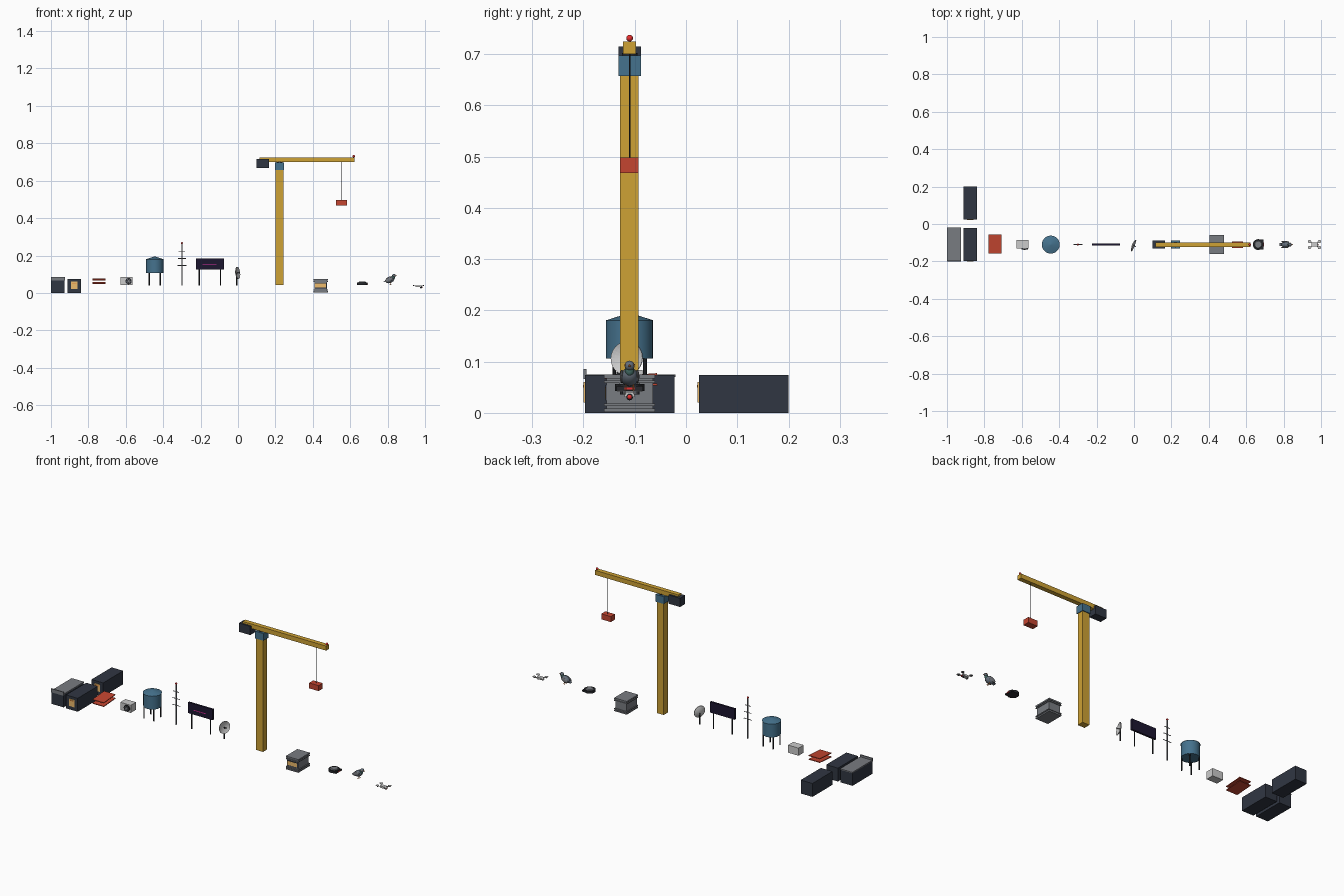
import bpy, math
from mathutils import Vector

if "Cube" in bpy.data.objects:
    bpy.data.objects.remove(bpy.data.objects["Cube"])

Y = -0.11  # common row line of the props


def mat(name, r, g, b):
    m = bpy.data.materials.new(name)
    m.diffuse_color = (r, g, b, 1)
    m.use_nodes = True
    m.node_tree.nodes["Principled BSDF"].inputs["Base Color"].default_value = m.diffuse_color
    return m


NAVY = mat("navy", .03, .037, .055)
GREY = mat("mid_grey", .19, .2, .22)
LIGHT = mat("light_grey", .55, .55, .55)
DARK = mat("dark", .02, .022, .026)
RED = mat("red", .55, .06, .03)
LAMP = mat("lamp_red", .8, .03, .03)
BLUE = mat("tank_blue", .06, .17, .27)
YELLOW = mat("crane_yellow", .62, .36, .035)
WARM = mat("warm_window", .85, .5, .15)
PANEL = mat("panel", .012, .008, .03)
PINK = mat("pink", .8, .03, .4)
FEATHER = mat("feather", .13, .16, .2)
GREEN = mat("neck_green", .06, .16, .14)
ORANGE = mat("orange", .8, .25, .05)


def finish(name, m, smooth=False):
    o = bpy.context.object
    o.name = name
    o.data.materials.append(m)
    if smooth:
        bpy.ops.object.shade_smooth_by_angle(angle=math.radians(40))
    return o


def box(name, x0, x1, y0, y1, z0, z1, m, rot=(0, 0, 0)):
    bpy.ops.mesh.primitive_cube_add(size=1, location=((x0+x1)/2, (y0+y1)/2, (z0+z1)/2), rotation=rot)
    o = finish(name, m)
    o.scale = (x1-x0, y1-y0, z1-z0)
    return o


def rod(name, a, b, r, m, r2=None, n=12):
    a, b = Vector(a), Vector(b)
    bpy.ops.mesh.primitive_cone_add(vertices=n, radius1=r, radius2=r if r2 is None else r2,
                                    depth=(b-a).length, location=(a+b)/2)
    bpy.context.object.rotation_euler = (b-a).to_track_quat('Z', 'Y').to_euler()
    return finish(name, m, n > 8)


def ball(name, c, s, m, rot=(0, 0, 0)):
    bpy.ops.mesh.primitive_uv_sphere_add(segments=16, ring_count=10, radius=1, location=c, rotation=rot)
    o = finish(name, m, True)
    o.scale = s if isinstance(s, tuple) else (s, s, s)
    return o


# shop building with grey roof and front parapet
box("shop_body", -1, -.927, -.195, -.022, 0, .07, NAVY)
box("shop_roof", -1, -.925, -.197, -.02, .07, .075, GREY)
box("shop_parapet", -1, -.925, -.2, -.194, .066, .086, GREY)

# two plain rooms with a lit front window
for label, y0, y1 in (("front", -.197, -.022), ("back", .025, .2)):
    box(label + "_room", -.911, -.84, y0, y1, 0, .074, NAVY)
    box(label + "_room_window", -.892, -.858, y0-.003, y0+.002, .02, .06, WARM)
    box(label + "_window_bar", -.887, -.863, y0-.004, y0, .05, .054, ORANGE)

# pair of sloped red awnings
for i, z in enumerate((.052, .072)):
    box(f"awning_{i}", -.777, -.708, -.158, -.056, z-.002, z+.002, RED, (math.radians(4), 0, 0))

# air conditioner
box("aircon_case", -.627, -.563, -.13, -.085, .042, .084, LIGHT)
rod("aircon_fan_ring", (-.585, -.136, .063), (-.585, -.129, .063), .017, DARK, n=20)
rod("aircon_fan_hub", (-.585, -.138, .063), (-.585, -.135, .063), .005, GREY)
for a in range(3):
    box(f"aircon_blade_{a}", -.599, -.571, -.1375, -.136, .0615, .0645, GREY, (0, a*math.pi/3, 0))

# water tank
TX = -.445
rod("tank_body", (TX, Y, .106), (TX, Y, .18), .046, BLUE, n=24)
rod("tank_roof", (TX, Y, .18), (TX, Y, .194), .048, BLUE, r2=.004, n=24)
for sx in (-1, 1):
    for sy in (-1, 1):
        x, y = TX+sx*.03, Y+sy*.03
        rod("tank_leg", (x, y, .04), (x, y, .108), .0035, DARK, n=8)

# antenna
rod("antenna_mast", (-.3, Y, .04), (-.3, Y, .262), .003, GREY, n=8)
for z, w in ((.147, .024), (.184, .021), (.222, .017)):
    rod("antenna_bar", (-.3-w, Y, z), (-.3+w, Y, z), .0018, GREY, n=8)
ball("antenna_lamp", (-.3, Y, .266), .0055, LAMP)

# billboard with plain glowing strips
box("billboard_panel", -.225, -.075, -.114, -.103, .126, .185, PANEL)
for x in (-.207, -.093):
    rod("billboard_post", (x, -.107, .04), (x, -.107, .13), .003, DARK, n=8)
box("billboard_glow", -.19, -.115, -.1155, -.114, .149, .153, PINK)

# satellite dish: a revolved shallow bowl
N = Vector((.93, -.35, .1)).normalized()
verts, faces, S = [], [], 24
for shell in (0, -.003):
    for k in range(1, 6):
        r = .033*k/5
        for s in range(S):
            a = s*2*math.pi/S
            verts.append((r*math.cos(a), r*math.sin(a), 8*r*r+shell))
for k in range(9):
    for s in range(S):
        t = (s+1) % S
        if k < 4:
            faces.append((k*S+s, (k+1)*S+s, (k+1)*S+t, k*S+t)[::1])
        elif k > 4:
            faces.append((k*S+s, k*S+t, (k+1)*S+t, (k+1)*S+s))
for s in range(S):
    t = (s+1) % S
    faces.append((4*S+s, 9*S+s, 9*S+t, 4*S+t))
faces += [tuple(range(S)), tuple(range(6*S-1, 5*S-1, -1))]
me = bpy.data.meshes.new("dish_bowl")
me.from_pydata(verts, [], faces)
dish = bpy.data.objects.new("dish_bowl", me)
bpy.context.collection.objects.link(dish)
me.materials.append(LIGHT)
dc = Vector((-.008, -.113, .106))
dish.location = dc
dish.rotation_euler = N.to_track_quat('Z', 'Y').to_euler()
rod("dish_post", (-.006, Y, .04), (-.008, Y, .104), .0035, DARK)
rod("dish_feed", dc, dc+N*.018, .0015, DARK, n=8)
ball("dish_feed_tip", dc+N*.018, .003, DARK)

# tower crane
box("crane_mast", .201, .243, -.129, -.093, .042, .66, YELLOW)
box("crane_cab", .197, .247, -.132, -.088, .657, .697, BLUE)
box("crane_boom", .115, .624, -.123, -.098, .7, .725, YELLOW)
box("crane_counterweight", .098, .167, -.132, -.088, .667, .715, NAVY)
rod("crane_slew_ring", (.222, Y, .695), (.222, Y, .702), .015, DARK)
ball("crane_lamp", (.619, Y, .731), .0065, LAMP)
rod("crane_cable", (.554, Y, .495), (.554, Y, .702), .0015, DARK, n=8)
box("crane_load", .524, .582, -.129, -.093, .468, .498, RED)

# grey cabin with bands and window strip
box("cabin_body", .408, .476, -.155, -.064, .004, .07, GREY)
for z0, z1 in ((.002, .009), (.013, .018), (.058, .063), (.067, .075)):
    box("cabin_band", .404, .48, -.16, -.06, z0, z1, GREY)
box("cabin_window", .413, .471, -.1585, -.154, .028, .05, WARM)
box("cabin_window_frame", .409, .475, -.1575, -.154, .024, .054, NAVY)

# low round robot
rod("robot_body", (.664, Y, .043), (.664, Y, .056), .029, DARK, n=24)
rod("robot_lid", (.664, Y, .056), (.664, Y, .06), .021, GREY, r2=.018, n=24)
box("robot_base", .668, .693, Y-.026, Y+.026, .044, .052, DARK)
box("robot_light", .692, .695, Y-.01, Y+.01, .046, .05, LAMP)

# pigeon
ball("bird_body", (.812, Y, .07), (.025, .0175, .017), FEATHER, (0, -.4, 0))
ball("bird_neck", (.83, Y, .083), (.0095, .009, .012), GREEN)
ball("bird_head", (.834, Y, .092), .0098, FEATHER)
rod("bird_beak", (.841, Y, .092), (.853, Y, .09), .003, ORANGE, r2=.0005, n=8)
box("bird_tail", .777, .802, Y-.008, Y+.008, .061, .065, FEATHER, (0, -.35, 0))
for s in (-1, 1):
    ball("bird_wing", (.807, Y+s*.015, .071), (.022, .004, .011), GREY, (0, -.4, 0))
    rod("bird_leg", (.814, Y+s*.007, .044), (.814, Y+s*.007, .06), .0014, ORANGE, n=6)
    rod("bird_foot", (.81, Y+s*.007, .0445), (.822, Y+s*.007, .0445), .0014, ORANGE, n=6)
    ball("bird_eye", (.838, Y+s*.0085, .094), .0018, ORANGE)

# small four-rotor drone
DX = .965
box("drone_body", DX-.016, DX+.016, Y-.01, Y+.01, .031, .041, LIGHT)
ball("drone_eye_rim", (DX+.014, Y, .031), .0065, DARK)
ball("drone_eye", (DX+.018, Y, .031), .0045, LAMP)
for sx in (-1, 1):
    for sy in (-1, 1):
        x, y = DX+sx*.026, Y+sy*.016
        rod("drone_arm", (DX, Y, .038), (x, y, .038), .0022, LIGHT, n=8)
        rod("drone_motor", (x, y, .036), (x, y, .042), .003, DARK)
        rod("drone_rotor", (x, y, .042), (x, y, .0432), .009, LIGHT)
